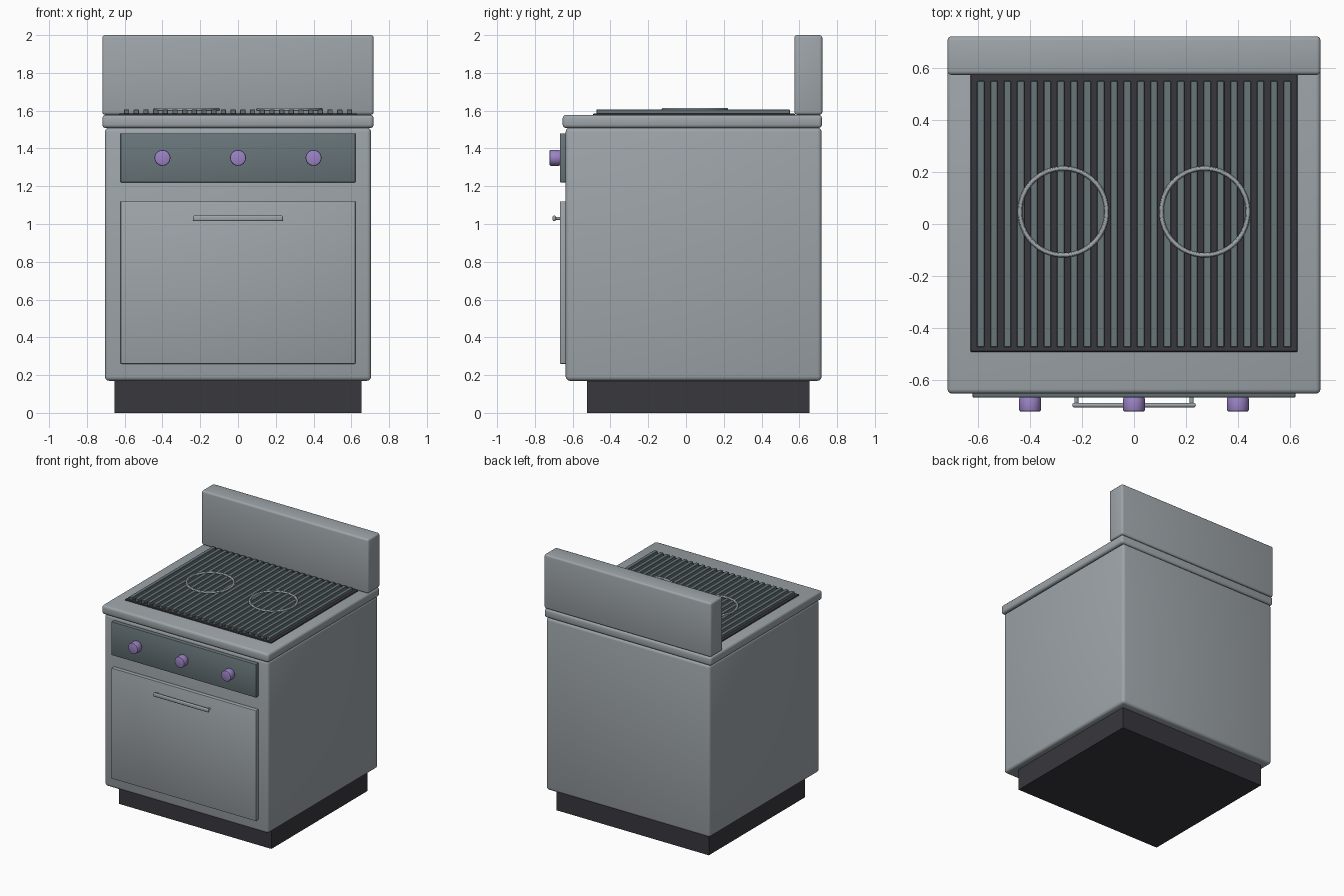
import bpy
from math import pi

if "Cube" in bpy.data.objects:
    bpy.data.objects.remove(bpy.data.objects["Cube"], do_unlink=True)


def material(name, rgb):
    m = bpy.data.materials.new(name)
    m.use_nodes = True
    color = (*rgb, 1)
    m.diffuse_color = color
    m.node_tree.nodes["Principled BSDF"].inputs["Base Color"].default_value = color
    return m


steel = material("brushed steel", (0.34, 0.375, 0.40))
slate = material("slate grey", (0.14, 0.18, 0.195))
black = material("charcoal", (0.04, 0.038, 0.046))
purple = material("soft purple", (0.33, 0.23, 0.56))


def finish(name, mat, bevel=0, segments=3):
    """Name and colour the active object, round its edges and smooth it."""
    ob = bpy.context.object
    ob.name = ob.data.name = name
    ob.data.materials.append(mat)
    if bevel:
        mod = ob.modifiers.new("Rounded edges", 'BEVEL')
        mod.width = bevel
        mod.segments = segments
        mod.limit_method = 'ANGLE'
        bpy.ops.object.modifier_apply(modifier=mod.name)
    bpy.ops.object.shade_smooth_by_angle()
    return ob


def box(name, mat, x, y, z, bevel=0, segments=3):
    """Box from (low, high) ranges on each axis."""
    spans = (x, y, z)
    bpy.ops.mesh.primitive_cube_add(size=1, location=[(a + b) / 2 for a, b in spans])
    bpy.context.object.scale = [b - a for a, b in spans]
    bpy.ops.object.transform_apply(location=False, rotation=False, scale=True)
    return finish(name, mat, bevel, segments)


def rod(name, mat, center, radius, depth, rotation, bevel=0, sides=32):
    bpy.ops.mesh.primitive_cylinder_add(vertices=sides, radius=radius, depth=depth,
                                        location=center, rotation=rotation)
    return finish(name, mat, bevel, 2)


# Cabinet
box("plinth", black, (-0.655, 0.655), (-0.525, 0.655), (0, 0.18))
box("body", steel, (-0.705, 0.705), (-0.637, 0.718), (0.17, 1.51), 0.022)
box("countertop", steel, (-0.718, 0.718), (-0.653, 0.72), (1.508, 1.578), 0.018)
box("backsplash", steel, (-0.718, 0.718), (0.574, 0.722), (1.578, 2.0), 0.015)

# Front panels
box("control_panel", slate, (-0.622, 0.622), (-0.668, -0.63), (1.22, 1.48), 0.005, 2)
box("oven_door", steel, (-0.622, 0.622), (-0.668, -0.63), (0.26, 1.12), 0.005, 2)

# Control knobs
for i, x in enumerate((-0.4, 0, 0.4)):
    rod(f"knob_{i + 1}", purple, (x, -0.694, 1.35), 0.042, 0.057, (pi / 2, 0, 0), 0.007)

# Door handle on two short posts
box("handle", steel, (-0.238, 0.238), (-0.706, -0.689), (1.015, 1.045), 0.008)
for side, x in (("right", -0.222), ("left", 0.222)):
    rod(f"handle_post_{side}", steel, (x, -0.679, 1.03), 0.008, 0.03, (pi / 2, 0, 0), sides=16)

# Grill plate with ribs running front to back
box("grill_plate", black, (-0.63, 0.63), (-0.492, 0.577), (1.57, 1.585), 0.003, 1)
RIBS = 24
for i in range(RIBS):
    x = -0.59 + 1.18 * i / (RIBS - 1)
    box(f"grill_rib_{i + 1}", slate, (x - 0.014, x + 0.014), (-0.474, 0.55),
        (1.58, 1.606), 0.002, 1)

# Burner rings
for side, x in (("right", -0.272), ("left", 0.272)):
    bpy.ops.mesh.primitive_torus_add(major_radius=0.167, minor_radius=0.009,
                                     major_segments=64, minor_segments=12,
                                     location=(x, 0.047, 1.606))
    finish(f"burner_ring_{side}", steel)
